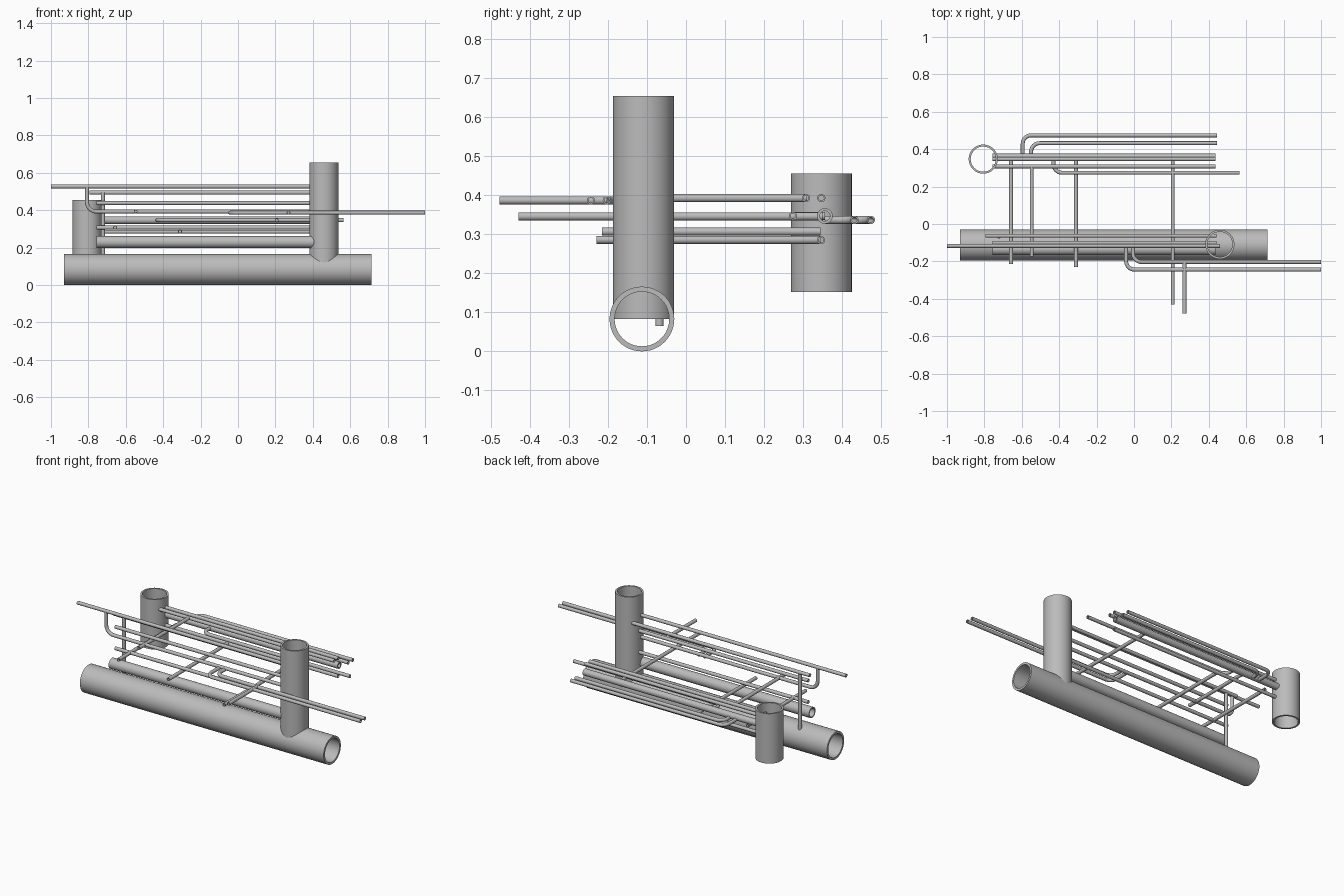
import bpy, bmesh, math
from mathutils import Vector

if "Cube" in bpy.data.objects:
    bpy.data.objects.remove(bpy.data.objects["Cube"], do_unlink=True)

steel = bpy.data.materials.new("steel_grey")
steel.use_nodes = True
GREY = (0.5, 0.5, 0.5, 1)
steel.diffuse_color = GREY
steel.node_tree.nodes["Principled BSDF"].inputs["Base Color"].default_value = GREY
THIN = 0.0105


def rounded(points, bend):
    """Path with each inner right-angle corner replaced by an arc."""
    pts = [Vector(p) for p in points]
    path = [pts[0]]
    for a, b, c in zip(pts, pts[1:], pts[2:]):
        d_in, d_out = (b - a).normalized(), (c - b).normalized()
        centre = b - d_in * bend + d_out * bend
        for i in range(9):
            t = math.pi / 2 * i / 8
            path.append(centre - d_out * bend * math.cos(t) + d_in * bend * math.sin(t))
    path.append(pts[-1])
    return path


def tube(name, points, r=THIN, wall=0.004, bend=0.045, sides=20):
    """Hollow pipe swept along a planar path."""
    path = rounded(points, bend)
    n = len(path)
    first = (path[1] - path[0]).normalized()
    last = (path[-1] - path[-2]).normalized()
    side = first.cross(last)
    if side.length < 0.1:
        side = first.orthogonal()
    side.normalize()
    bm = bmesh.new()

    def ring(i, rad):
        tangent = (path[min(i + 1, n - 1)] - path[max(i - 1, 0)]).normalized()
        up = tangent.cross(side)
        angles = [2 * math.pi * k / sides for k in range(sides)]
        return [bm.verts.new(path[i] + rad * (side * math.cos(a) + up * math.sin(a)))
                for a in angles]

    rings = [ring(i, r) for i in range(n)]
    rings += [ring(i, r - wall) for i in reversed(range(n))]
    for j, a in enumerate(rings):
        b = rings[(j + 1) % len(rings)]
        for k in range(sides):
            m = (k + 1) % sides
            bm.faces.new((a[k], a[m], b[m], b[k]))
    bmesh.ops.recalc_face_normals(bm, faces=bm.faces)
    mesh = bpy.data.meshes.new(name)
    bm.to_mesh(mesh)
    bm.free()
    mesh.materials.append(steel)
    obj = bpy.data.objects.new(name, mesh)
    bpy.context.collection.objects.link(obj)
    bpy.ops.object.select_all(action="DESELECT")
    obj.select_set(True)
    bpy.context.view_layer.objects.active = obj
    bpy.ops.object.shade_smooth_by_angle(angle=math.radians(40))
    return obj


def along_x(name, x0, x1, y, z, **kw):
    tube(name, [(x0, y, z), (x1, y, z)], **kw)


def along_y(name, x, y0, y1, z):
    tube(name, [(x, y0, z), (x, y1, z)])


def along_z(name, x, y, z0, z1, **kw):
    tube(name, [(x, y, z0), (x, y, z1)], **kw)


# Large pipes
along_x("main_pipe", -0.93, 0.715, -0.113, 0.083, r=0.083, wall=0.013, sides=48)
along_z("front_riser", 0.459, -0.109, 0.083, 0.655, r=0.078, wall=0.011, sides=48)
along_z("back_riser", -0.806, 0.347, 0.152, 0.456, r=0.078, wall=0.011, sides=48)

# Medium headers
along_x("front_header", -0.757, 0.435, -0.135, 0.23, r=0.032, wall=0.007, sides=32)
along_x("back_header", -0.757, 0.435, 0.356, 0.347, r=0.02, wall=0.007, sides=24)

# Thin pipes of the front rack
FRONT = -0.117
along_x("front_top_pipe", -1.0, 0.46, FRONT, 0.527)
along_x("front_upper_pipe", -0.794, 0.44, -0.063, 0.494)
along_x("front_middle_pipe", -0.757, 0.44, -0.1, 0.438)
along_x("front_lower_pipe", -0.757, 0.44, -0.1, 0.307)
tube("front_drop_pipe", [(-0.807, FRONT, 0.527), (-0.807, FRONT, 0.393),
                         (0.44, FRONT, 0.393)], bend=0.05)
along_z("front_drain_pipe", -0.722, -0.068, 0.065, 0.494)

# Thin pipes of the back rack
along_x("back_upper_pipe", -0.757, 0.435, 0.347, 0.393)
along_x("back_inner_pipe", -0.757, 0.435, 0.308, 0.393)
along_x("back_lower_pipe", -0.757, 0.435, 0.346, 0.285)

# Bent branches: x of the branch, its start y, its run y, end x, height
branches = {
    "back_outer_branch": (-0.595, 0.356, 0.474, 0.444, 0.337),
    "back_middle_branch": (-0.55, 0.356, 0.432, 0.444, 0.337),
    "back_inner_branch": (-0.43, 0.356, 0.274, 0.565, 0.347),
    "front_outer_branch": (-0.042, FRONT, -0.244, 1.0, 0.387),
    "front_inner_branch": (-0.005, FRONT, -0.203, 1.0, 0.387),
}
for name, (x, y0, y1, x1, z) in branches.items():
    tube(name, [(x, y0, z), (x, y1, z), (x1, y1, z)])

# Cross pipes between the racks
along_y("cross_pipe_left", -0.657, -0.215, 0.345, 0.307)
along_y("cross_pipe_upper", -0.547, -0.175, 0.31, 0.393)
along_y("cross_pipe_lower", -0.31, -0.23, 0.345, 0.286)
along_y("cross_pipe_right", 0.207, -0.43, 0.35, 0.346)
along_y("front_stub_pipe", 0.27, -0.478, -0.203, 0.387)
